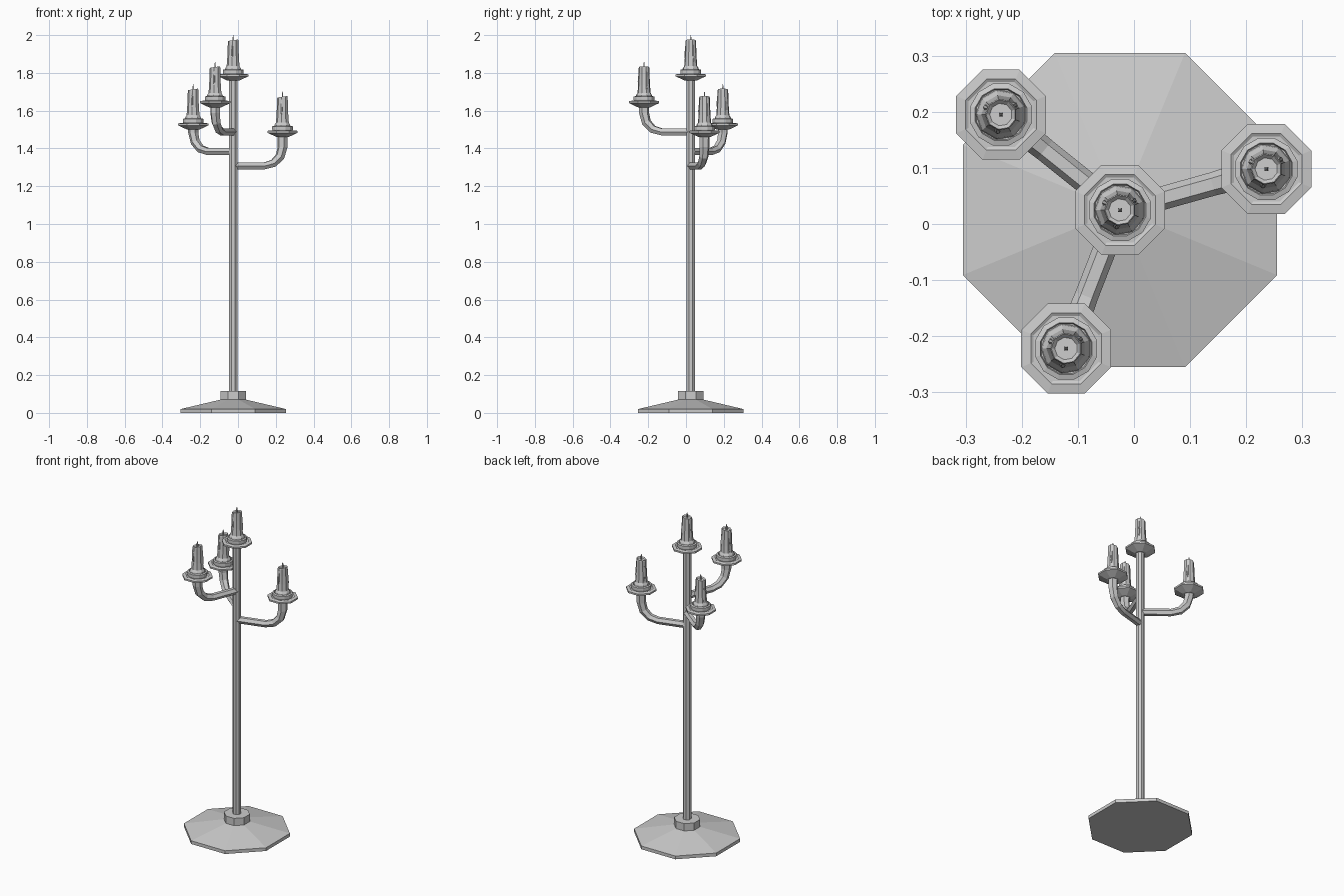
import bpy, bmesh
from math import pi, cos, sin, hypot
from mathutils import Vector

if "Cube" in bpy.data.objects:
    bpy.data.objects.remove(bpy.data.objects["Cube"])

CX, CY = -0.025, 0.025   # pole axis


def finish(name, bm):
    bmesh.ops.recalc_face_normals(bm, faces=bm.faces[:])
    me = bpy.data.meshes.new(name)
    bm.to_mesh(me)
    bm.free()
    ob = bpy.data.objects.new(name, me)
    bpy.context.collection.objects.link(ob)
    return ob


def skin(name, rings):
    """Bridge consecutive vertex rings and cap both ends."""
    bm = bmesh.new()
    rs = [[bm.verts.new(p) for p in r] for r in rings]
    n = len(rs[0])
    for a, b in zip(rs, rs[1:]):
        for i in range(n):
            j = (i + 1) % n
            bm.faces.new((a[i], a[j], b[j], b[i]))
    bm.faces.new(rs[0])
    bm.faces.new(rs[-1])
    return finish(name, bm)


def lathe(name, profile, n, x, y, z=0.0, slant=0.0, turn=0.5):
    """Profile of (half width across flats, height); slant tips the upper rings."""
    rings = []
    for r, h in profile:
        R = r / cos(pi / n)
        ring = []
        for i in range(n):
            a = 2 * pi * (i + turn) / n
            dz = slant * R * cos(a) if h > 0.17 else 0
            ring.append((x + R * cos(a), y + R * sin(a), z + h + dz))
        rings.append(ring)
    return skin(name, rings)


def candle(tag, x, y, z):
    """Drip pan, cup, wax candle, drips and wick; z is the pan rim height."""
    lathe(tag + "_pan", [(0.033, -0.028), (0.080, -0.006), (0.080, 0.004),
                         (0.063, 0.007), (0.058, 0.004)], 8, x, y, z)
    lathe(tag + "_cup", [(0.052, 0.0), (0.055, 0.012), (0.055, 0.028),
                         (0.046, 0.031), (0.044, 0.024)], 12, x, y, z)
    lathe(tag + "_wax", [(0.043, 0.02), (0.040, 0.036), (0.033, 0.048),
                         (0.030, 0.09), (0.028, 0.14), (0.027, 0.180),
                         (0.025, 0.185), (0.019, 0.178)], 9, x, y, z, 0.15)
    # melted drips down the side
    for a, top, low in ((0.6, 0.18, 0.07), (2.7, 0.172, 0.05), (4.5, 0.175, 0.09)):
        c, s = cos(a), sin(a)
        rings = []
        for h, off, w in ((low, 0.030, 0.003), (low + 0.02, 0.029, 0.006), (top, 0.024, 0.004)):
            rings.append([(x + c * off + w * cos(t * pi / 3), y + s * off + w * sin(t * pi / 3), z + h)
                          for t in range(6)])
        skin(tag + "_drip", rings)
    lathe(tag + "_wick", [(0.004, 0.17), (0.003, 0.20), (0.001, 0.212)], 4, x, y, z)


def arm(tag, x, y, z_arm, z_pan):
    """Hexagonal tube running out from the pole and curving up to a pan."""
    d = Vector((x - CX, y - CY, 0))
    L = d.length
    d.normalize()
    side = Vector((-d.y, d.x, 0))
    up = Vector((0, 0, 1))
    B = 0.1
    path = [(0.0, 0.0, 0.0, 0.021), (L - B, 0.0, 0.0, 0.021)]
    for k, rad in ((1, 0.023), (2, 0.025)):
        t = k * pi / 6
        path.append((L - B + B * sin(t), B * (1 - cos(t)), t, rad))
    path += [(L, B, pi / 2, 0.027), (L, z_pan - 0.02 - z_arm, pi / 2, 0.028)]
    rings = []
    for r, h, t, rad in path:
        nrm = up * cos(t) - d * sin(t)
        c = Vector((CX, CY, z_arm)) + d * r + up * h
        rings.append([c + side * rad * cos(i * pi / 3) + nrm * rad * sin(i * pi / 3) for i in range(6)])
    skin(tag + "_arm", rings)
    candle(tag, x, y, z_pan)


# Foot, collar and pole
lathe("foot", [(0.28, 0), (0.28, 0.02), (0.068, 0.07)], 8, CX, CY)
lathe("collar", [(0.068, 0.06), (0.068, 0.115)], 8, CX, CY)
lathe("pole", [(0.022, 0.1), (0.022, 1.775)], 8, CX, CY)

# Centre candle and three arms
candle("centre", CX, CY, 1.788)
arm("left", -0.237, 0.195, 1.384, 1.528)
arm("right", 0.236, 0.098, 1.308, 1.489)
arm("front", -0.121, -0.222, 1.488, 1.646)
